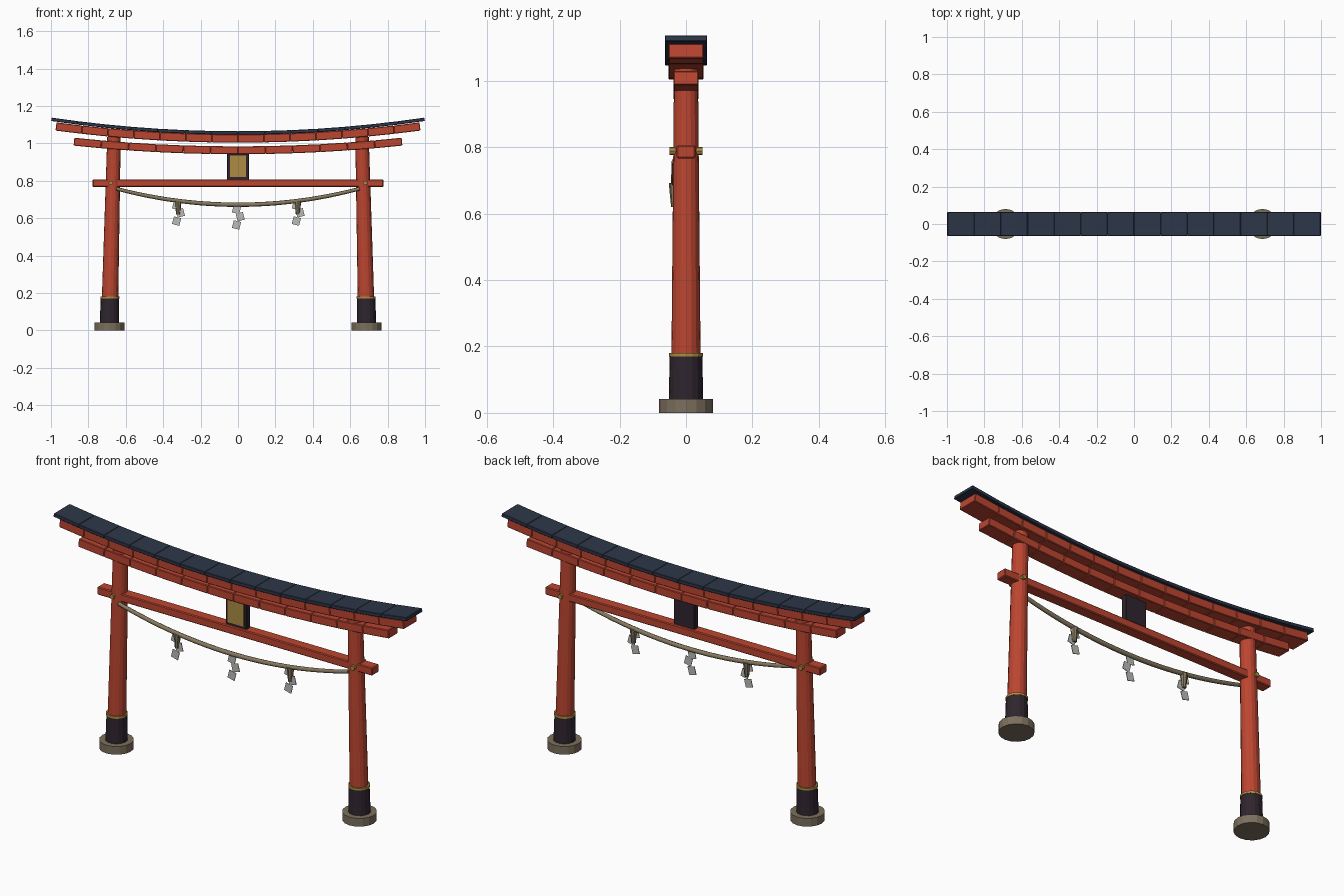
import bpy, bmesh, math
from mathutils import Vector, Matrix

if "Cube" in bpy.data.objects:
    bpy.data.objects.remove(bpy.data.objects["Cube"])


def mat(name, rgb):
    m = bpy.data.materials.new(name)
    m.diffuse_color = (*rgb, 1)
    m.use_nodes = True
    m.node_tree.nodes["Principled BSDF"].inputs["Base Color"].default_value = m.diffuse_color
    return m


RED = mat("vermilion", (0.50, 0.060, 0.030))
ROOF = mat("slate_blue", (0.026, 0.037, 0.065))
DARK = mat("dark_lacquer", (0.028, 0.018, 0.027))
STONE = mat("stone", (0.20, 0.16, 0.11))
ROPE = mat("straw", (0.24, 0.19, 0.115))
GOLD = mat("gold", (0.42, 0.26, 0.055))
PAPER = mat("paper", (0.50, 0.50, 0.48))


def finish(name, bm, material, bevel=0):
    me = bpy.data.meshes.new(name)
    bmesh.ops.recalc_face_normals(bm, faces=bm.faces)
    bm.to_mesh(me)
    bm.free()
    me.materials.append(material)
    ob = bpy.data.objects.new(name, me)
    bpy.context.collection.objects.link(ob)
    if bevel:
        mod = ob.modifiers.new("bevel", 'BEVEL')
        mod.width = bevel
        mod.segments = 1
    return ob


def add_box(bm, c, size, pitch=0):
    # pitch turns the box about the y axis
    m = Matrix.Translation(c) @ Matrix.Rotation(pitch, 4, 'Y') @ Matrix.Diagonal((*size, 1))
    bmesh.ops.create_cube(bm, size=1, matrix=m)


def box(name, c, size, material, bevel=0, pitch=0):
    bm = bmesh.new()
    add_box(bm, c, size, pitch)
    return finish(name, bm, material, bevel)


def rod(name, a, b, r1, r2, material, sides=16):
    a, b = Vector(a), Vector(b)
    d = b - a
    m = Matrix.Translation((a + b) / 2) @ d.to_track_quat('Z', 'Y').to_matrix().to_4x4()
    bm = bmesh.new()
    bmesh.ops.create_cone(bm, cap_ends=True, segments=sides, radius1=r1, radius2=r2,
                          depth=d.length, matrix=m)
    return finish(name, bm, material)


def curved_beam(name, half, count, z0, k, depth, thick, material, bevel):
    # row of straight blocks following z = z0 + k x^2
    bm = bmesh.new()
    f = lambda x: z0 + k * x * x
    for i in range(count):
        x0 = -half + 2 * half * i / count
        x1 = x0 + 2 * half / count
        dz = f(x1) - f(x0)
        add_box(bm, ((x0 + x1) / 2, 0, (f(x0) + f(x1)) / 2),
                (math.hypot(x1 - x0, dz), depth, thick), -math.atan2(dz, x1 - x0))
    return finish(name, bm, material, bevel)


# curved roof and the two lintels beneath it
curved_beam("roof", 0.998, 14, 1.056, 0.073, 0.128, 0.018, ROOF, 0.002)
curved_beam("upper_lintel", 0.973, 14, 1.026, 0.068, 0.106, 0.044, RED, 0.003)
curved_beam("lower_lintel", 0.877, 12, 0.963, 0.060, 0.074, 0.042, RED, 0.003)

# straight tie beam
box("tie_beam", (0, 0, 0.787), (1.555, 0.056, 0.040), RED, 0.004)

# leaning pillars with stone base, dark sleeve, gold ring and gold pegs
for side, s in (("left", -1), ("right", 1)):
    rod(side + "_base", (s * 0.687, 0, 0), (s * 0.687, 0, 0.042), 0.081, 0.081, STONE)
    rod(side + "_sleeve", (s * 0.687, 0, 0.04), (s * 0.685, 0, 0.172), 0.052, 0.049, DARK)
    rod(side + "_ring", (s * 0.685, 0, 0.17), (s * 0.685, 0, 0.181), 0.051, 0.051, GOLD)
    rod(side + "_pillar", (s * 0.687, 0, 0.05), (s * 0.663, 0, 1.036), 0.045, 0.036, RED)
    rod(side + "_peg", (s * 0.68, -0.049, 0.789), (s * 0.68, 0.049, 0.789), 0.012, 0.012, GOLD, 8)

# framed tablet
box("tablet_frame", (0, 0, 0.876), (0.118, 0.03, 0.142), DARK, 0.002)
box("tablet_panel", (0, -0.016, 0.877), (0.088, 0.008, 0.115), GOLD)


# sagging rope, a ring swept along a parabola
def rope_z(x):
    return 0.672 + 0.083 * (x / 0.64) ** 2


ROPE_Y = -0.034
bm = bmesh.new()
rings = []
N, SIDES = 24, 8
for i in range(N + 1):
    x = -0.65 + 1.3 * i / N
    tilt = math.atan(2 * 0.083 * x / 0.64 ** 2)
    r = 0.0115 - 0.002 * (x / 0.65) ** 2
    ring = []
    for j in range(SIDES):
        a = 2 * math.pi * j / SIDES
        u = r * math.sin(a)
        ring.append(bm.verts.new((x - u * math.sin(tilt), ROPE_Y + r * math.cos(a),
                                  rope_z(x) + u * math.cos(tilt))))
    rings.append(ring)
for p, q in zip(rings, rings[1:]):
    for j in range(SIDES):
        k = (j + 1) % SIDES
        bm.faces.new((p[j], p[k], q[k], q[j]))
bm.faces.new(rings[0])
bm.faces.new(rings[-1])
rope = finish("rope", bm, ROPE)
for p in rope.data.polygons:
    p.use_smooth = len(p.vertices) == 4

# zigzag paper streamers, with straw tassels on the outer two
for tag, x in (("left", -0.32), ("middle", 0), ("right", 0.32)):
    z = rope_z(x)
    bm = bmesh.new()
    for dx, dz, turn in ((-0.008, -0.025, 0.25), (0.012, -0.064, -0.25), (-0.008, -0.108, 0.25)):
        add_box(bm, (x + dx, ROPE_Y - 0.003, z + dz), (0.040, 0.003, 0.042), turn)
    finish(tag + "_streamer", bm, PAPER)
    if x:
        rod(tag + "_tassel", (x, ROPE_Y, z), (x, ROPE_Y, z - 0.072), 0.018, 0.011, ROPE, 8)
